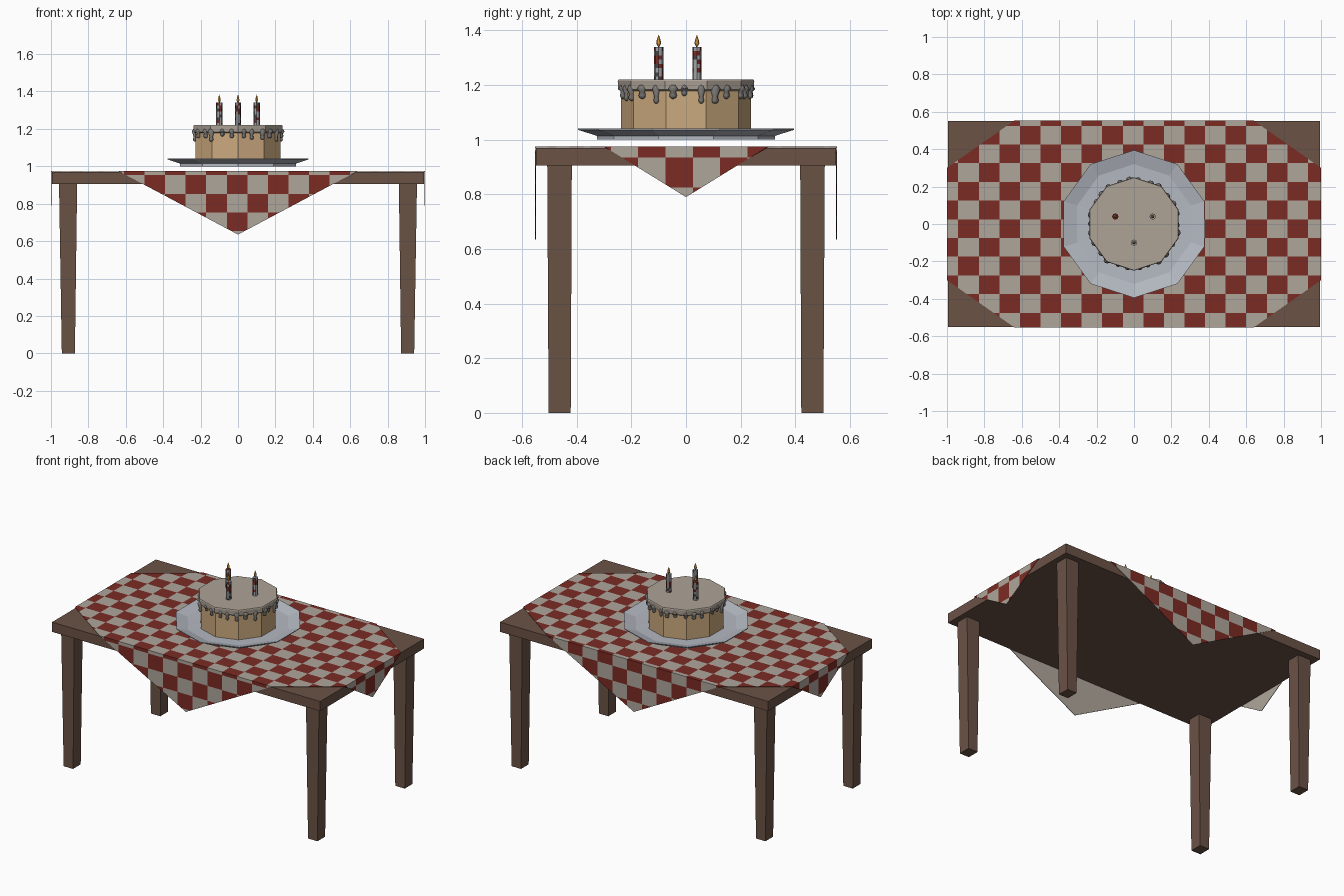
import bpy, bmesh, random
from math import sin, cos, pi, radians, floor

random.seed(4)
cube = bpy.data.objects.get("Cube")
if cube:
    bpy.data.objects.remove(cube, do_unlink=True)


def material(name, r, g, b):
    m = bpy.data.materials.new(name)
    m.use_nodes = True
    m.diffuse_color = (r, g, b, 1)
    bsdf = next(n for n in m.node_tree.nodes if n.type == "BSDF_PRINCIPLED")
    bsdf.inputs["Base Color"].default_value = (r, g, b, 1)
    bsdf.inputs["Roughness"].default_value = 0.8
    return m


WOOD = material("brown wood", 0.145, 0.085, 0.06)
CREAM = material("cream cloth", 0.43, 0.38, 0.33)
RED = material("red check", 0.2, 0.024, 0.017)
CHINA = material("pale blue china", 0.46, 0.49, 0.54)
SPONGE = material("tan sponge", 0.6, 0.4, 0.21)
ICING = material("pale icing", 0.42, 0.365, 0.305)
DRIP = material("grey icing drip", 0.2, 0.19, 0.18)
WAX = material("grey wax", 0.36, 0.37, 0.39)
DARK = material("dark wax", 0.06, 0.055, 0.06)
FLAME = material("orange flame", 0.75, 0.36, 0.06)


def finish(bm, name, mats, recalc=True):
    if recalc:
        bmesh.ops.recalc_face_normals(bm, faces=bm.faces[:])
    me = bpy.data.meshes.new(name)
    bm.to_mesh(me)
    bm.free()
    for m in mats:
        me.materials.append(m)
    ob = bpy.data.objects.new(name, me)
    bpy.context.collection.objects.link(ob)
    return ob


def add_lathe(bm, profile, sides, x=0, y=0):
    """Revolve (radius, z) points about a vertical axis, capping both ends."""
    rings = []
    for r, z in profile:
        angles = [pi / 2 + 2 * pi * i / sides for i in range(sides)]
        rings.append([bm.verts.new((x + r * cos(a), y + r * sin(a), z)) for a in angles])
    for lo, hi in zip(rings, rings[1:]):
        for i in range(sides):
            j = (i + 1) % sides
            bm.faces.new((lo[i], lo[j], hi[j], hi[i]))
    bm.faces.new(rings[0][::-1])
    bm.faces.new(rings[-1])


def lathe(name, profile, sides, mat, x=0, y=0):
    bm = bmesh.new()
    add_lathe(bm, profile, sides, x, y)
    return finish(bm, name, [mat])


def block(name, top, bottom, z0, z1, mat):
    """Box from two (x0, x1, y0, y1) rectangles."""
    bm = bmesh.new()
    rings = []
    for (x0, x1, y0, y1), z in ((bottom, z0), (top, z1)):
        rings.append([bm.verts.new((x, y, z))
                      for x, y in ((x0, y0), (x1, y0), (x1, y1), (x0, y1))])
    lo, hi = rings
    for i in range(4):
        j = (i + 1) % 4
        bm.faces.new((lo[i], lo[j], hi[j], hi[i]))
    bm.faces.new(lo[::-1])
    bm.faces.new(hi)
    return finish(bm, name, [mat])


# Table top and tapered legs
block("table_top", (-0.995, 0.995, -0.55, 0.55), (-0.995, 0.995, -0.55, 0.55), 0.905, 0.97, WOOD)
for sx, side in ((1, "left"), (-1, "right")):
    for sy, end in ((-1, "front"), (1, "back")):
        block(f"{end}_{side}_leg",
              (sx * 0.86, sx * 0.957, sy * 0.418, sy * 0.508),
              (sx * 0.872, sx * 0.942, sy * 0.422, sy * 0.503), 0, 0.91, WOOD)

# Tablecloth: flat panels, cut along the check lines, coloured, then folded down
FX, FY, TOP = 1.0, 0.553, 0.975
U0, V0, CU, CV = -0.06, -0.575, 0.11, 0.1
bm = bmesh.new()
outline = [(-0.64, -FY), (0.64, -FY), (FX, -0.3), (FX, 0.3),
           (0.64, FY), (-0.64, FY), (-FX, 0.3), (-FX, -0.3)]
octagon = [bm.verts.new((x, y, 0)) for x, y in outline]
bm.faces.new(octagon)
tips = [(0, -FY - 0.34), (FX + 0.185, 0), (0, FY + 0.34), (-FX - 0.185, 0)]
for k, (x, y) in enumerate(tips):
    bm.faces.new((octagon[2 * k + 1], octagon[2 * k], bm.verts.new((x, y, 0))))
for k in range(-11, 13):
    for co, no in (((U0 + k * CU, 0, 0), (1, 0, 0)), ((0, V0 + (k + 5) * CV, 0), (0, 1, 0))):
        bmesh.ops.bisect_plane(bm, geom=bm.verts[:] + bm.edges[:] + bm.faces[:],
                               plane_co=co, plane_no=no)
for f in bm.faces:
    c = f.calc_center_median()
    f.material_index = (floor((c.x - U0) / CU) + floor((c.y - V0) / CV)) % 2
for v in bm.verts:
    over_x, over_y = max(abs(v.co.x) - FX, 0), max(abs(v.co.y) - FY, 0)
    v.co.x = max(-FX, min(FX, v.co.x))
    v.co.y = max(-FY, min(FY, v.co.y))
    v.co.z = TOP - over_x - over_y
cloth = finish(bm, "tablecloth", [CREAM, RED, CREAM], recalc=False)
hem = cloth.modifiers.new("thickness", "SOLIDIFY")
hem.thickness = 0.003
hem.offset = -1
hem.material_offset = 2

# Plate, sponge and icing are all ten-sided
lathe("plate", [(0.325, 1.0), (0.325, 1.014), (0.395, 1.036), (0.395, 1.041),
                (0.32, 1.02), (0.24, 1.018)], 10, CHINA)
lathe("cake_body", [(0.238, 1.015), (0.238, 1.2)], 10, SPONGE)
lathe("icing_top", [(0.24, 1.178), (0.248, 1.184), (0.25, 1.215), (0.247, 1.22)], 10, ICING)

# Icing drips running down from the rim
bm = bmesh.new()
COUNT = 26
for i in range(COUNT):
    a = 2 * pi * (i + random.uniform(-0.2, 0.2)) / COUNT
    off = (a - pi / 2) % radians(36) - radians(18)
    r = 0.241 * cos(radians(18)) / cos(off)
    w = random.uniform(0.01, 0.014)
    tip = random.choice((1.132, 1.142, 1.15, 1.16))
    add_lathe(bm, [(w * 0.3, tip), (w * 0.85, tip + 0.005), (w, tip + 0.012),
                   (w * 0.75, tip + 0.026), (w * 1.5, 1.186), (w * 0.8, 1.2)],
              8, r * cos(a), r * sin(a))
drips = finish(bm, "icing_drips", [DRIP])
for p in drips.data.polygons:
    p.use_smooth = True

# Candles with mottled wax, each with a wick and a flame
for n, (x, y) in enumerate(((-0.1, 0.04), (0.1, 0.04), (0, -0.1)), 1):
    bm = bmesh.new()
    add_lathe(bm, [(0.017, 1.215 + 0.125 * k / 8) for k in range(9)], 8, x, y)
    for f in bm.faces:
        f.material_index = random.choice((0, 0, 0, 1, 2))
    finish(bm, f"candle_{n}", [WAX, RED, DARK])
    lathe(f"wick_{n}", [(0.003, 1.335), (0.003, 1.35)], 6, DARK, x, y)
    lathe(f"flame_{n}", [(0.004, 1.343), (0.009, 1.353), (0.007, 1.365), (0.0008, 1.383)],
          6, FLAME, x, y)
